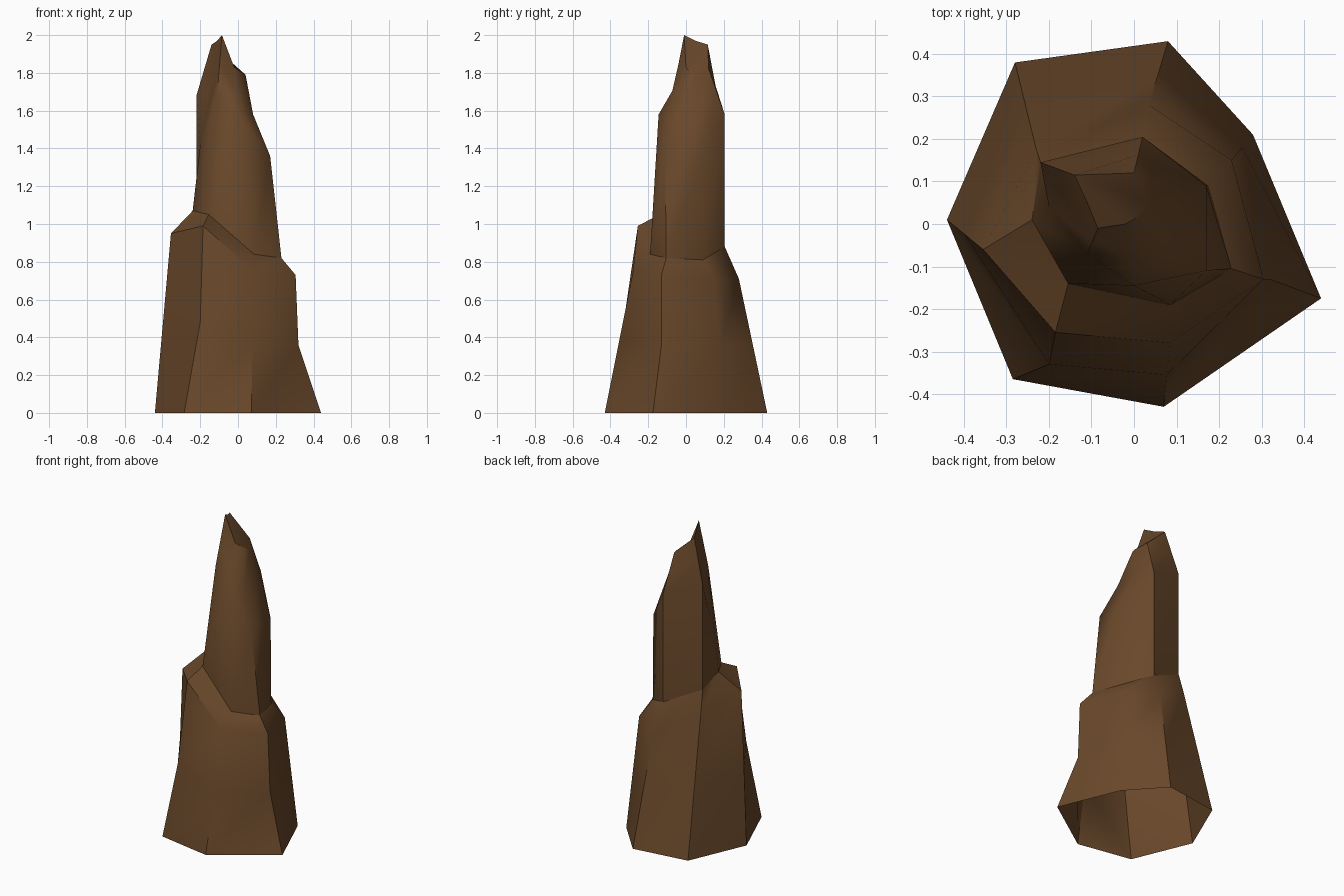
import bpy
import math

if "Cube" in bpy.data.objects:
    bpy.data.objects.remove(bpy.data.objects["Cube"])

# One flat brown for the whole rock
brown = bpy.data.materials.new("brown_rock")
brown.diffuse_color = (0.14, 0.064, 0.023, 1)
brown.use_nodes = True
brown.node_tree.nodes["Principled BSDF"].inputs["Base Color"].default_value = brown.diffuse_color

# Seven-sided outlines, counter-clockwise from the left corner
ground = [(-.44, .01, 0), (-.285, -.365, 0), (.07, -.43, 0), (.44, -.175, 0),
          (.28, .21, 0), (.08, .43, 0), (-.28, .38, 0)]
shoulder = [(-.355, -.06, .95), (-.185, -.255, .99), (.085, -.28, .75), (.305, -.13, .73),
            (.23, .15, .71), (.035, .28, .71), (-.23, .175, .88)]
ledge = [(-.24, .01, 1.07), (-.155, -.14, 1.05), (.085, -.19, .84), (.23, -.105, .82),
         (.175, .09, .81), (.02, .205, .88), (-.22, .145, 1.0)]
neck = [(-.2, .04, 1.42), (-.11, -.07, 1.69), (0, -.145, 1.58), (.17, -.11, 1.36),
        (.17, .09, 1.36), (.02, .205, 1.58), (-.22, .145, 1.68)]
tip = [(-.11, .05, 1.97), (-.085, -.01, 2.0), (-.02, 0, 1.83), (.035, .03, 1.79),
       (.04, .05, 1.79), (0, .12, 1.82), (-.14, .115, 1.95)]


def between(a, b, overrides):
    """Ring halfway between two rings, with a few corners moved."""
    ring = [tuple((p + q) / 2 for p, q in zip(u, v)) for u, v in zip(a, b)]
    for i, co in overrides.items():
        ring[i] = co
    return ring


def loft(name, rings, cap_top=False):
    """Join rings with twisted triangles."""
    n = len(rings[0])
    verts = [v for ring in rings for v in ring]
    faces = []
    for r in range(len(rings) - 1):
        for i in range(n):
            j = (i + 1) % n
            a, b = r * n, (r + 1) * n
            faces += [(a + i, a + j, b + j), (a + i, b + j, b + i)]
    if cap_top:
        faces.append(tuple(range(len(verts) - n, len(verts))))
    mesh = bpy.data.meshes.new(name)
    mesh.from_pydata(verts, [], faces)
    mesh.materials.append(brown)
    obj = bpy.data.objects.new(name, mesh)
    bpy.context.collection.objects.link(obj)
    bpy.ops.object.select_all(action='DESELECT')
    obj.select_set(True)
    bpy.context.view_layer.objects.active = obj
    bpy.ops.object.shade_smooth_by_angle(angle=math.radians(40))
    return obj


# Wide lower rock, open underneath, with the sloping ledge on top
waist = between(ground, shoulder, {1: (-.2, -.33, .48), 3: (.32, -.13, .36)})
loft("rock_base", [ground, waist, shoulder, ledge])

# Narrow spire with a slanted broken tip
throat = between(neck, tip, {3: (.08, -.05, 1.58), 4: (.08, .08, 1.58)})
loft("rock_spire", [ledge, neck, throat, tip], cap_top=True)
